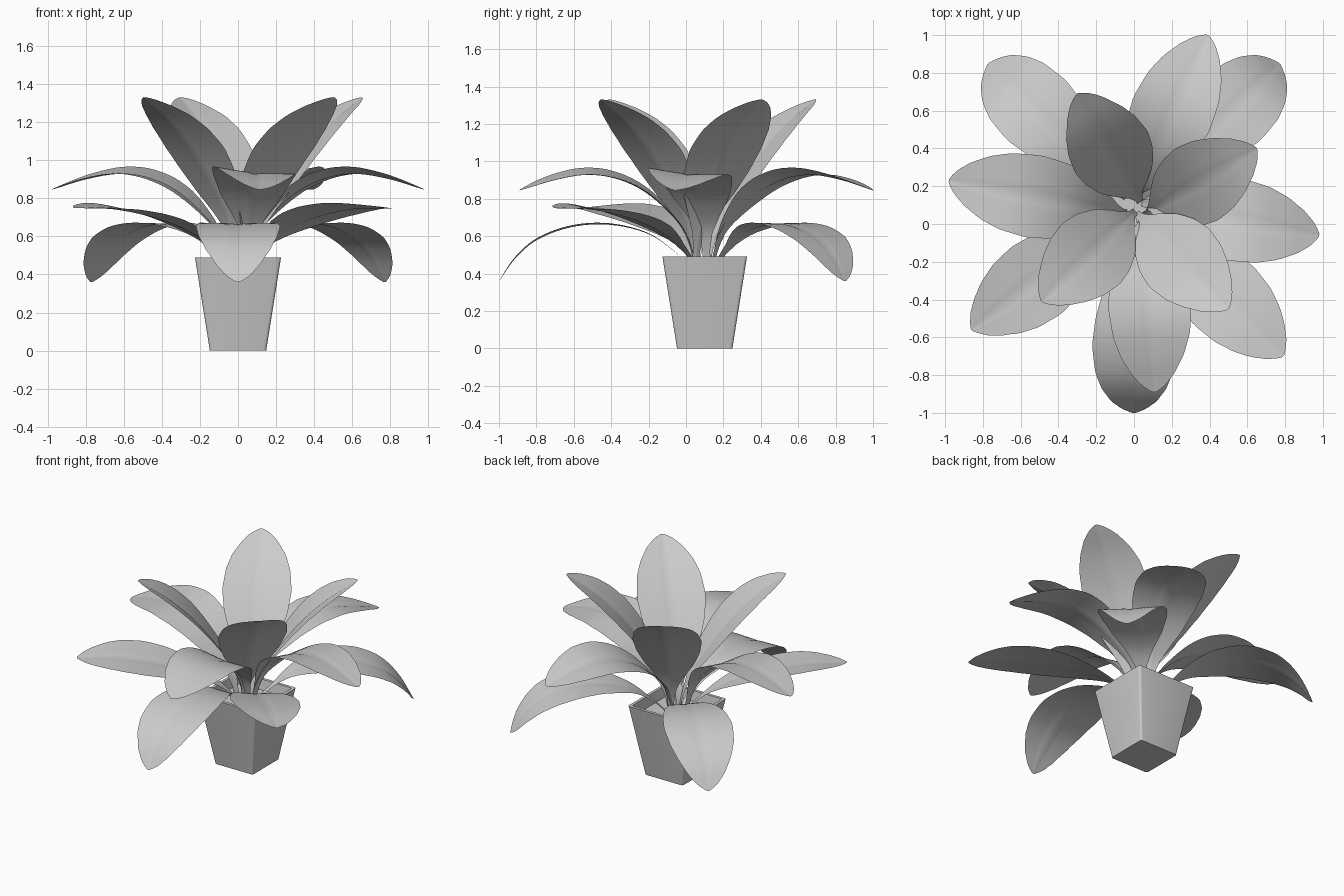
import bpy, bmesh, math
from mathutils import Vector

if "Cube" in bpy.data.objects:
    bpy.data.objects.remove(bpy.data.objects["Cube"])

CX, CY = 0.0, 0.10   # plant axis

def finish(bm, name, angle=40):
    bmesh.ops.recalc_face_normals(bm, faces=bm.faces)
    me = bpy.data.meshes.new(name)
    bm.to_mesh(me)
    bm.free()
    ob = bpy.data.objects.new(name, me)
    bpy.context.collection.objects.link(ob)
    bpy.ops.object.select_all(action='DESELECT')
    ob.select_set(True)
    bpy.context.view_layer.objects.active = ob
    bpy.ops.object.shade_smooth_by_angle(angle=math.radians(angle))
    return ob

def rounded_square(h, r, n=4):
    pts = []
    for k, (sx, sy) in enumerate([(1, 1), (-1, 1), (-1, -1), (1, -1)]):
        for i in range(n + 1):
            a = math.pi / 2 * (k + i / n)
            pts.append((sx * (h - r) + r * math.cos(a), sy * (h - r) + r * math.sin(a)))
    return pts

# Tapered square pot: outer wall, rim, inner wall, soil floor
bm = bmesh.new()
rings = []
for h, z in [(0.148, 0), (0.226, 0.49), (0.206, 0.49), (0.195, 0.42)]:
    rings.append([bm.verts.new((CX + x, CY + y, z)) for x, y in rounded_square(h, 0.015)])
for a, b in zip(rings, rings[1:]):
    n = len(a)
    for i in range(n):
        bm.faces.new((a[i], a[(i + 1) % n], b[(i + 1) % n], b[i]))
bm.faces.new(rings[0])
bm.faces.new(rings[-1])
finish(bm, "pot", 35)

def spline(pts, s):
    """Catmull-Rom through pts, parameter 0..len-1"""
    i = min(int(s), len(pts) - 2)
    f = s - i
    p1, p2 = pts[i], pts[i + 1]
    p0 = pts[i - 1] if i > 0 else 2 * p1 - p2
    p3 = pts[i + 2] if i + 2 < len(pts) else 2 * p2 - p1
    return 0.5 * (2 * p1 + (p2 - p0) * f + (2 * p0 - 5 * p1 + 4 * p2 - p3) * f * f
                  + (3 * p1 - p0 - 3 * p2 + p3) * f ** 3)

# Half width along the leaf: narrow stalk, broad blade, rounded point
WIDTH = [(0, .018), (.1, .022), (.18, .042), (.28, .1), (.38, .16), (.5, .203), (.62, .222),
         (.74, .206), (.83, .17), (.91, .118), (.96, .072), (.985, .038), (1, .008)]

def half_width(t):
    for (a, wa), (b, wb) in zip(WIDTH, WIDTH[1:]):
        if t <= b:
            return wa + (wb - wa) * (t - a) / (b - a)
    return WIDTH[-1][1]

def leaf(name, profile, tip, cup, roll, root):
    rx, ry = root
    dx, dy = tip[0] - rx, tip[1] - ry
    reach = math.hypot(dx, dy)
    out = Vector((dx / reach, dy / reach, 0))
    side = Vector((-out.y, out.x, 0))
    scale = reach / profile[-1][0]
    ctrl = [Vector((r * scale, z)) for r, z in profile]
    # dense sampling, then even spacing by arc length
    m = 300
    line = [spline(ctrl, (len(ctrl) - 1) * i / m) for i in range(m + 1)]
    arc = [0]
    for a, b in zip(line, line[1:]):
        arc.append(arc[-1] + (b - a).length)
    rows, rows_n, cols = [], 36, 12
    bm = bmesh.new()
    for j in range(rows_n + 1):
        t = 1 - (1 - j / rows_n) ** 1.25
        k = min(range(m + 1), key=lambda q: abs(arc[q] - t * arc[-1]))
        tan = (line[min(k + 1, m)] - line[max(k - 1, 0)]).normalized()
        normal = out * -tan.y + Vector((0, 0, tan.x))
        across = side * math.cos(roll) - normal * math.sin(roll)
        normal = normal * math.cos(roll) + side * math.sin(roll)
        mid = Vector((rx, ry, 0)) + out * line[k].x + Vector((0, 0, line[k].y))
        w = half_width(t)
        row = []
        for i in range(cols + 1):
            u = 2 * i / cols - 1
            lift = cup * w * (abs(u) ** 1.2) - (0.025 * w if i == cols // 2 else 0)
            row.append(bm.verts.new(mid + across * (u * w) + normal * lift))
        rows.append(row)
    for a, b in zip(rows, rows[1:]):
        for i in range(cols):
            bm.faces.new((a[i], b[i], b[i + 1], a[i + 1]))
    ob = finish(bm, name, 60)
    if ob.data.polygons[len(ob.data.polygons) // 2].normal.z < 0:
        ob.data.flip_normals()

# Midrib profiles (distance from root, height)
upright = [(.03, .41), (.06, .55), (.12, .70), (.22, .865), (.36, 1.05), (.52, 1.205), (.70, 1.33)]
arching = [(.04, .41), (.07, .53), (.13, .66), (.29, .82), (.45, .905), (.62, .933), (.80, .905), (.99, .845)]
spreading = [(.05, .41), (.12, .50), (.26, .60), (.5, .69), (.8, .745), (1.08, .75)]
drooping = [(.05, .41), (.15, .51), (.3, .615), (.5, .665), (.7, .655), (.88, .59), (1.0, .49), (1.09, .36)]

# Tiers: name, profile, cupping, roll in degrees, (tip, root) pairs
AXIS = (CX, CY)
TIERS = [
    ("upright_leaf", upright, .10, 0, [((-.30, .69), (.05, .09)), ((.65, .40), (.03, .03)),
                                       ((.50, -.45), (-.01, .08)), ((-.49, -.41), (.03, .09))]),
    ("arching_leaf", arching, .07, 5, [((-.98, .23), (0, .05)), ((.98, -.06), (0, .12)),
                                       ((.39, 1.0), (-.02, .10)), ((.11, -.89), (.05, .10))]),
    ("spreading_leaf", spreading, .06, 5, [((-.86, -.56), AXIS), ((.79, -.70), AXIS)]),
    ("drooping_leaf", drooping, .02, 0, [((0, -1.0), AXIS), ((-.77, .85), AXIS), ((.77, .85), AXIS)]),
]
for name, profile, cup, roll, leaves in TIERS:
    for n, (tip, root) in enumerate(leaves):
        leaf(f"{name}_{n + 1}", profile, tip, cup, math.radians(roll), root)
